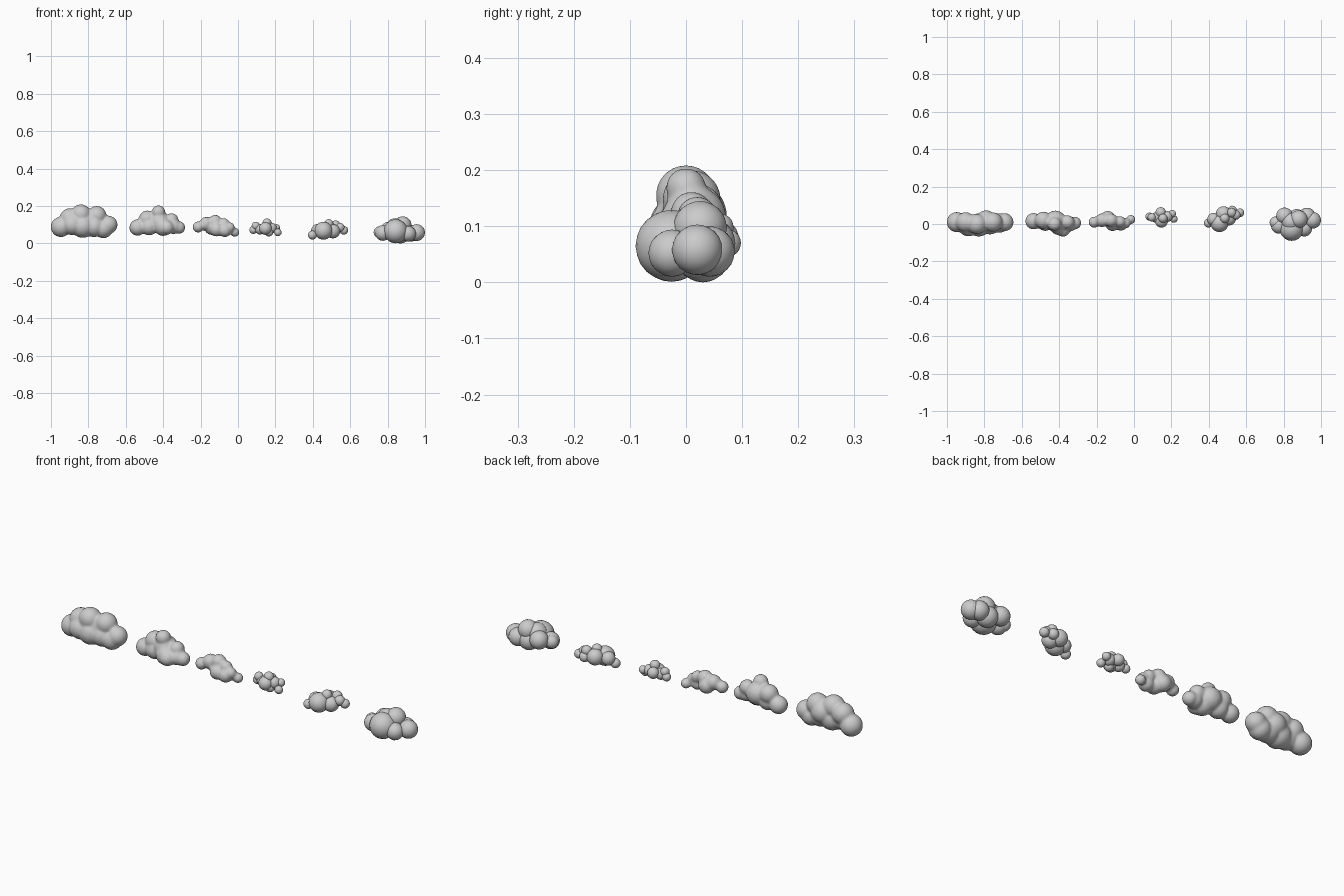
import bpy, bmesh
from mathutils import Matrix


def puffs(name, balls, sub=3):
    """One cloud object made of overlapping balls given as (x, y, z, radius)."""
    bm = bmesh.new()
    for x, y, z, r in balls:
        bmesh.ops.create_icosphere(bm, subdivisions=sub, radius=r,
                                   matrix=Matrix.Translation((x, y, z)))
    me = bpy.data.meshes.new(name)
    bm.to_mesh(me)
    bm.free()
    me.polygons.foreach_set("use_smooth", [True] * len(me.polygons))
    ob = bpy.data.objects.new(name, me)
    bpy.context.collection.objects.link(ob)
    return ob


def blended(name, balls):
    """Cloud whose balls melt together into one soft skin."""
    ob = puffs(name, balls, 4)
    rm = ob.modifiers.new("fuse", 'REMESH')
    rm.mode = 'VOXEL'
    rm.voxel_size = 0.006
    rm.use_smooth_shade = True
    sm = ob.modifiers.new("soften", 'SMOOTH')
    sm.factor = 0.5
    sm.iterations = 8
    return ob


# Soft clouds, large to small
blended("large_soft_cloud", [
    (-0.947, 0.01, 0.088, 0.054), (-0.90, 0.01, 0.135, 0.053),
    (-0.84, 0.00, 0.155, 0.054), (-0.885, -0.01, 0.10, 0.056),
    (-0.83, -0.005, 0.092, 0.062), (-0.755, 0.01, 0.148, 0.052),
    (-0.79, 0.015, 0.12, 0.058), (-0.72, 0.005, 0.08, 0.052),
    (-0.692, 0.01, 0.10, 0.048), (-0.77, 0.00, 0.09, 0.056)])
blended("medium_soft_cloud", [
    (-0.537, 0.015, 0.085, 0.044), (-0.485, 0.02, 0.13, 0.046),
    (-0.425, 0.00, 0.168, 0.036), (-0.475, 0.01, 0.09, 0.047),
    (-0.42, 0.015, 0.115, 0.057), (-0.40, -0.01, 0.09, 0.05),
    (-0.38, -0.03, 0.085, 0.038), (-0.355, 0.01, 0.125, 0.037),
    (-0.345, 0.00, 0.09, 0.04), (-0.316, 0.005, 0.085, 0.034)])
blended("small_soft_cloud", [
    (-0.213, 0.01, 0.088, 0.03), (-0.17, 0.02, 0.105, 0.037),
    (-0.14, 0.03, 0.085, 0.040), (-0.122, 0.02, 0.117, 0.036),
    (-0.115, 0.00, 0.075, 0.038), (-0.075, 0.012, 0.105, 0.03),
    (-0.07, 0.00, 0.07, 0.036), (-0.045, 0.005, 0.085, 0.028),
    (-0.017, 0.024, 0.06, 0.025)])

# Bubbly clouds, small to large
puffs("small_bubble_cloud", [
    (0.082, 0.04, 0.072, 0.021), (0.095, 0.035, 0.094, 0.022),
    (0.118, 0.035, 0.076, 0.028), (0.147, 0.015, 0.080, 0.034),
    (0.143, 0.062, 0.085, 0.028), (0.155, 0.03, 0.11, 0.024),
    (0.178, 0.04, 0.082, 0.029), (0.205, 0.055, 0.083, 0.020),
    (0.213, 0.027, 0.059, 0.020), (0.165, 0.025, 0.06, 0.023)])
puffs("medium_bubble_cloud", [
    (0.398, 0.005, 0.045, 0.024), (0.425, 0.025, 0.07, 0.034),
    (0.457, 0.005, 0.068, 0.048), (0.478, 0.055, 0.075, 0.040),
    (0.485, 0.03, 0.105, 0.025), (0.508, 0.03, 0.065, 0.038),
    (0.522, 0.06, 0.098, 0.025), (0.545, 0.048, 0.085, 0.025),
    (0.525, 0.073, 0.07, 0.025), (0.566, 0.06, 0.07, 0.023)])
puffs("large_bubble_cloud", [
    (0.757, 0.008, 0.06, 0.032), (0.775, -0.01, 0.056, 0.042),
    (0.805, 0.043, 0.07, 0.045), (0.843, -0.026, 0.065, 0.064),
    (0.88, 0.025, 0.097, 0.048), (0.91, -0.025, 0.052, 0.042),
    (0.87, 0.03, 0.05, 0.050), (0.925, 0.042, 0.055, 0.045),
    (0.955, 0.02, 0.058, 0.045), (0.84, 0.01, 0.085, 0.05)])
